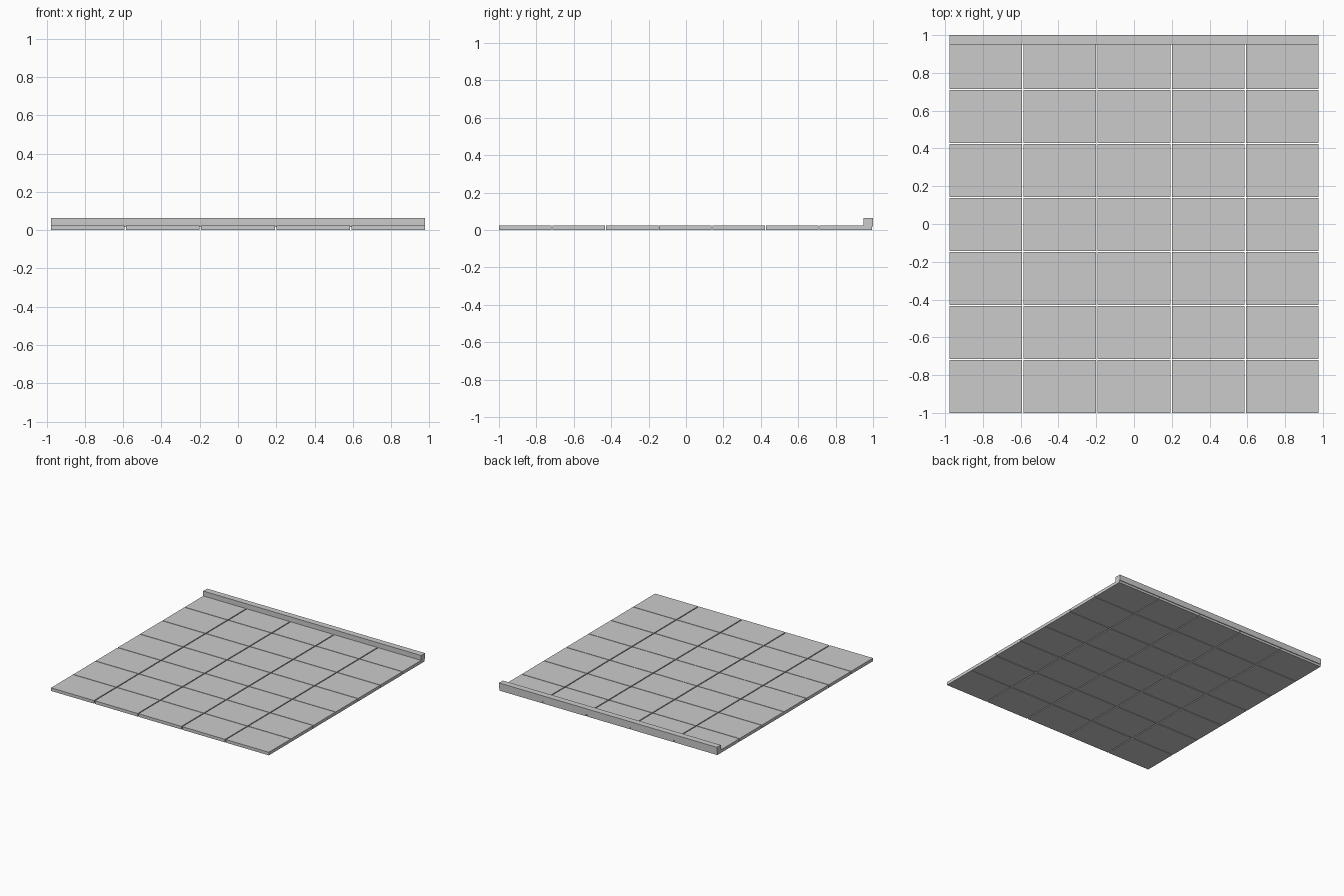
import bpy

if "Cube" in bpy.data.objects:
    bpy.data.objects.remove(bpy.data.objects["Cube"])


def box(name, lo, hi):
    """Axis-aligned box between two corners."""
    x, y, z = zip(lo, hi)
    verts = [(x[i], y[j], z[k]) for i in (0, 1) for j in (0, 1) for k in (0, 1)]
    faces = [(0, 1, 3, 2), (4, 6, 7, 5), (0, 4, 5, 1),
             (2, 3, 7, 6), (0, 2, 6, 4), (1, 5, 7, 3)]
    mesh = bpy.data.meshes.new(name)
    mesh.from_pydata(verts, [], faces)
    obj = bpy.data.objects.new(name, mesh)
    bpy.context.collection.objects.link(obj)
    return obj


COLS, ROWS = 5, 7
X0, X1 = -0.977, 0.977
Y0, Y1 = -1.0, 0.994
THICK = 0.025
GAP_X, GAP_Y = 0.008, 0.005
pitch_x = (X1 - X0 + GAP_X) / COLS
pitch_y = (Y1 - Y0 + GAP_Y) / ROWS

# Paving slabs with narrow open joints
for r in range(ROWS):
    for c in range(COLS):
        x, y = X0 + c * pitch_x, Y0 + r * pitch_y
        box(f"paving_slab_{r}_{c}", (x, y, 0),
            (x + pitch_x - GAP_X, y + pitch_y - GAP_Y, THICK))

# Raised kerb along the back edge, overhanging the slabs slightly
box("kerb", (X0, 0.95, 0.018), (X1, 1.0, 0.065))
